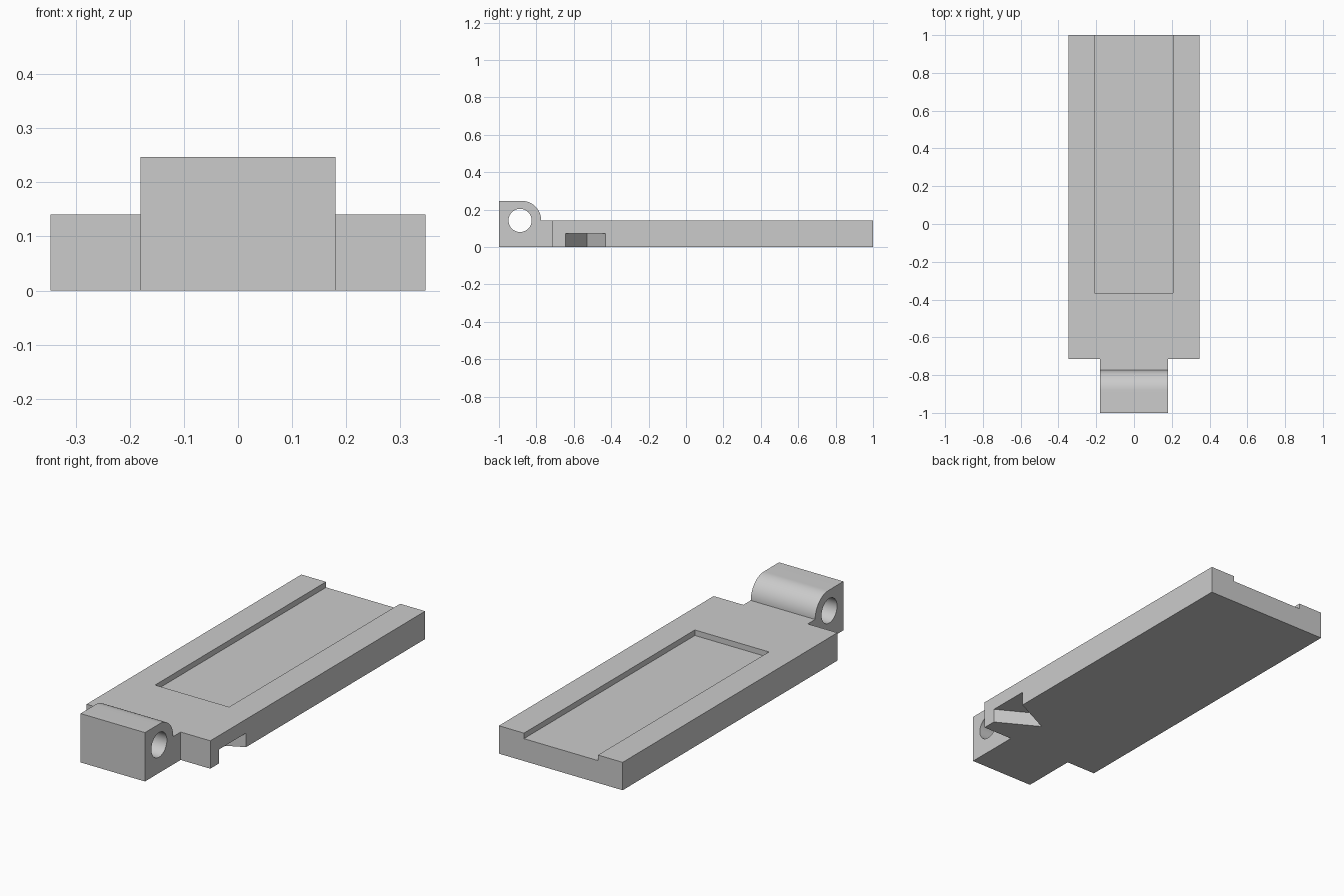
import bpy
import bmesh
from math import sin, cos, pi, radians
from mathutils import Vector

default = bpy.data.objects.get("Cube")
if default:
    bpy.data.objects.remove(default, do_unlink=True)

grey = bpy.data.materials.new("plain grey")
grey.use_nodes = True
colour = (0.6, 0.6, 0.6, 1)
grey.diffuse_color = colour
grey.node_tree.nodes["Principled BSDF"].inputs["Base Color"].default_value = colour


def prism(name, outline, axis, low, high):
    """Extrude a 2D outline along x (outline in y, z) or z (outline in x, y)."""
    bm = bmesh.new()
    place = (lambda a, b: (low, a, b)) if axis == "x" else (lambda a, b: (a, b, low))
    face = bm.faces.new([bm.verts.new(place(a, b)) for a, b in outline])
    new = bmesh.ops.extrude_face_region(bm, geom=[face])["geom"]
    shift = Vector((high - low, 0, 0)) if axis == "x" else Vector((0, 0, high - low))
    bmesh.ops.translate(bm, vec=shift,
                        verts=[v for v in new if isinstance(v, bmesh.types.BMVert)])
    bmesh.ops.recalc_face_normals(bm, faces=bm.faces)
    mesh = bpy.data.meshes.new(name)
    bm.to_mesh(mesh)
    bm.free()
    mesh.materials.append(grey)
    obj = bpy.data.objects.new(name, mesh)
    bpy.context.collection.objects.link(obj)
    return obj


def combine(target, other, operation):
    """Apply a boolean and discard the second body."""
    other.hide_render = True
    mod = target.modifiers.new(operation, "BOOLEAN")
    mod.operation = operation
    mod.solver = "EXACT"
    mod.object = other
    bpy.context.view_layer.objects.active = target
    bpy.ops.object.modifier_apply(modifier=mod.name)
    bpy.data.objects.remove(other, do_unlink=True)


def rectangle(x0, x1, y0, y1):
    return [(x0, y0), (x1, y0), (x1, y1), (x0, y1)]


def arc(cy, cz, r, start, end, steps):
    angles = [start + (end - start) * i / steps for i in range(steps + 1)]
    return [(cy + r * cos(a), cz + r * sin(a)) for a in angles]


half, front, top = 0.346, -0.715, 0.141

# Main plate with its knuckle tongue as one solid
plate = prism("hinged_plate", rectangle(-half, half, front, 1), "z", 0, top)
knuckle = prism("knuckle",
                [(-1, 0), (front, 0), (front, top)]
                + arc(-0.88, top, 0.106, 0, pi / 2, 20) + [(-1, 0.247)],
                "x", -0.18, 0.18)
combine(plate, knuckle, "UNION")

# Pin hole through the knuckle
bore = prism("bore_cutter", arc(-0.887, 0.142, 0.062, 0, 2 * pi, 40)[:-1], "x", -0.3, 0.3)
combine(plate, bore, "DIFFERENCE")

# Shallow channel open at the back end
channel = prism("channel_cutter", rectangle(-0.208, 0.206, -0.365, 1.1), "z", 0.113, 0.3)
combine(plate, channel, "DIFFERENCE")

# Wedge notch under the left edge, widened outward past the side
tip = Vector((0.14, -0.53))
mouth = [tip + (Vector((half, y)) - tip) * 1.2 for y in (-0.645, -0.43)]
notch = prism("notch_cutter", [tip, *mouth], "z", -0.1, 0.071)
combine(plate, notch, "DIFFERENCE")

# Smooth the round surfaces, keep the corners sharp
bpy.ops.object.select_all(action="DESELECT")
plate.select_set(True)
bpy.context.view_layer.objects.active = plate
bpy.ops.object.shade_smooth_by_angle(angle=radians(30))
